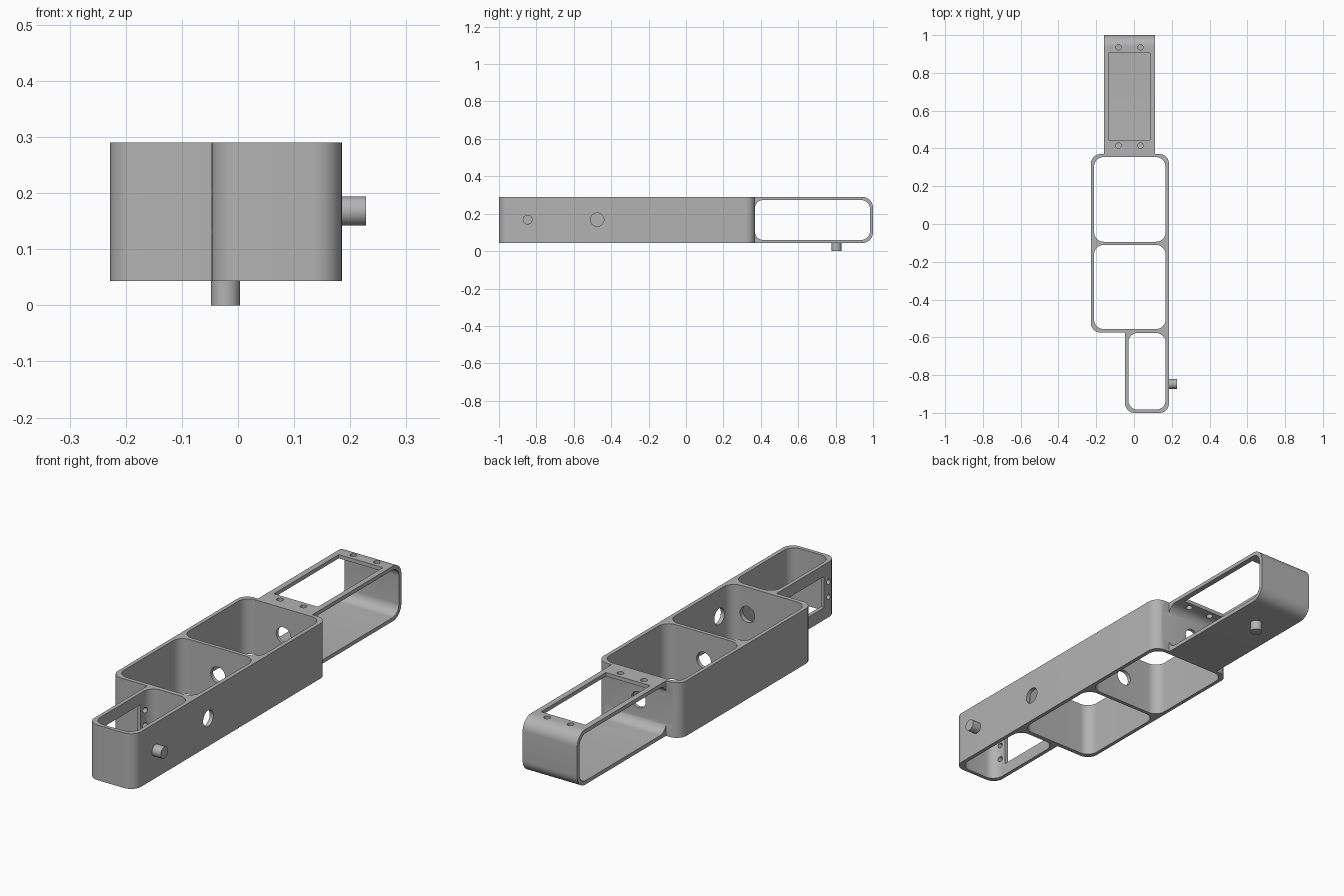
import bpy, bmesh, math
from mathutils import Matrix, Vector

if "Cube" in bpy.data.objects:
    bpy.data.objects.remove(bpy.data.objects["Cube"])

grey = bpy.data.materials.new("light_grey")
grey.use_nodes = True
COLOUR = (0.45, 0.45, 0.45, 1)
grey.diffuse_color = COLOUR
grey.node_tree.nodes["Principled BSDF"].inputs["Base Color"].default_value = COLOUR

BOTTOM, TOP, MID = 0.043, 0.29, 0.168
# Each frame maps the (u, v, w) of a profile to world axes, w being the extrusion
FRAMES = {
    "z": lambda u, v, w: Vector((u, v, w)),
    "x": lambda u, v, w: Vector((w, u, v)),
}


def prism(name, axis, u, v, w, radii=(0, 0, 0, 0), steps=10):
    """Rectangle with corners rounded one by one (counter-clockwise from low u, v), extruded along axis."""
    corners = [(u[0], v[0], 1, 1), (u[1], v[0], -1, 1),
               (u[1], v[1], -1, -1), (u[0], v[1], 1, -1)]
    points = []
    for i, ((cu, cv, su, sv), r) in enumerate(zip(corners, radii)):
        for k in range(steps + 1 if r else 1):
            a = math.pi + math.pi / 2 * (i + k / steps)
            points.append((cu + r * (su + math.cos(a)), cv + r * (sv + math.sin(a)))
                          if r else (cu, cv))
    bm = bmesh.new()
    face = bm.faces.new([bm.verts.new(FRAMES[axis](*p, w[0])) for p in points])
    moved = bmesh.ops.extrude_face_region(bm, geom=[face])["geom"]
    bmesh.ops.translate(bm, verts=[g for g in moved if isinstance(g, bmesh.types.BMVert)],
                        vec=FRAMES[axis](0, 0, w[1] - w[0]))
    return finish(name, bm)


def cylinder(name, axis, centre, radius, depth):
    turn = {"x": Matrix.Rotation(math.pi / 2, 4, "Y"),
            "y": Matrix.Rotation(math.pi / 2, 4, "X"), "z": Matrix()}[axis]
    bm = bmesh.new()
    bmesh.ops.create_cone(bm, cap_ends=True, segments=32, radius1=radius, radius2=radius,
                          depth=depth, matrix=Matrix.Translation(centre) @ turn)
    return finish(name, bm)


def finish(name, bm):
    bmesh.ops.recalc_face_normals(bm, faces=bm.faces)
    mesh = bpy.data.meshes.new(name)
    bm.to_mesh(mesh)
    bm.free()
    mesh.materials.append(grey)
    obj = bpy.data.objects.new(name, mesh)
    bpy.context.collection.objects.link(obj)
    return obj


def select(obj):
    bpy.ops.object.select_all(action="DESELECT")
    obj.select_set(True)
    bpy.context.view_layer.objects.active = obj


def combine(target, tool, operation):
    select(target)
    mod = target.modifiers.new("bool", "BOOLEAN")
    mod.operation, mod.solver, mod.object = operation, "EXACT", tool
    bpy.ops.object.modifier_apply(modifier=mod.name)
    bpy.data.objects.remove(tool)


R = 0.05
ALL = (R,) * 4
HEIGHT, THROUGH = (BOTTOM, TOP), (-0.1, 0.5)

# Outer solids: double bay, narrow front bay and rear bracket
frame = prism("arm_frame", "z", (-0.228, 0.185), (-0.575, 0.37), HEIGHT, ALL)
combine(frame, prism("front_bay", "z", (-0.047, 0.185), (-1, -0.45), HEIGHT, (R, R, 0, 0)), "UNION")
combine(frame, prism("rear_bracket", "x", (0.358, 1), HEIGHT, (-0.16, 0.11), (0, 0.058, 0.058, 0)), "UNION")

# Open bays, rear side opening
cutters = [
    prism("rear_pocket", "z", (-0.211, 0.167), (-0.094, 0.354), THROUGH, ALL),
    prism("middle_pocket", "z", (-0.211, 0.167), (-0.556, -0.111), THROUGH, ALL),
    prism("front_pocket", "z", (-0.03, 0.167), (-0.983, -0.577), THROUGH, ALL),
    prism("rear_opening", "x", (0.368, 0.983), (0.06, 0.273), (-0.4, 0.4), (0.045,) * 4),
    # Motor windows in the top of the rear bracket and the side of the front bay
    prism("rear_window", "z", (-0.134, 0.085), (0.445, 0.905), (0.2, 0.4)),
    prism("front_window", "x", (-0.912, -0.648), (MID - 0.07, MID + 0.07), (-0.1, 0.05)),
    # Cable holes
    cylinder("side_hole", "x", (0.18, -0.475, MID), 0.036, 0.1),
    cylinder("front_wall_hole", "y", (0.085, -0.566, MID), 0.036, 0.06),
    cylinder("divider_hole", "y", (-0.022, -0.102, MID), 0.036, 0.1),
    cylinder("rear_wall_hole", "y", (-0.022, 0.36, MID), 0.036, 0.1),
]
# Screw holes
for side in (-1, 1):
    for y in (0.415, 0.935):
        cutters.append(cylinder("rear_screw_hole", "z", (-0.024 + side * 0.058, y, 0.28), 0.014, 0.1))
    for y in (-0.943, -0.617):
        cutters.append(cylinder("front_screw_hole", "x", (-0.04, y, MID + side * 0.034), 0.012, 0.06))
for cutter in cutters:
    combine(frame, cutter, "DIFFERENCE")

# Pivot pegs
side_peg = cylinder("side_peg", "x", (0.204, -0.847, MID), 0.026, 0.048)
bottom_peg = cylinder("bottom_peg", "z", (-0.022, 0.805, 0.024), 0.026, 0.048)

for part in (frame, side_peg, bottom_peg):
    select(part)
    bpy.ops.object.shade_smooth_by_angle(angle=math.radians(30))
